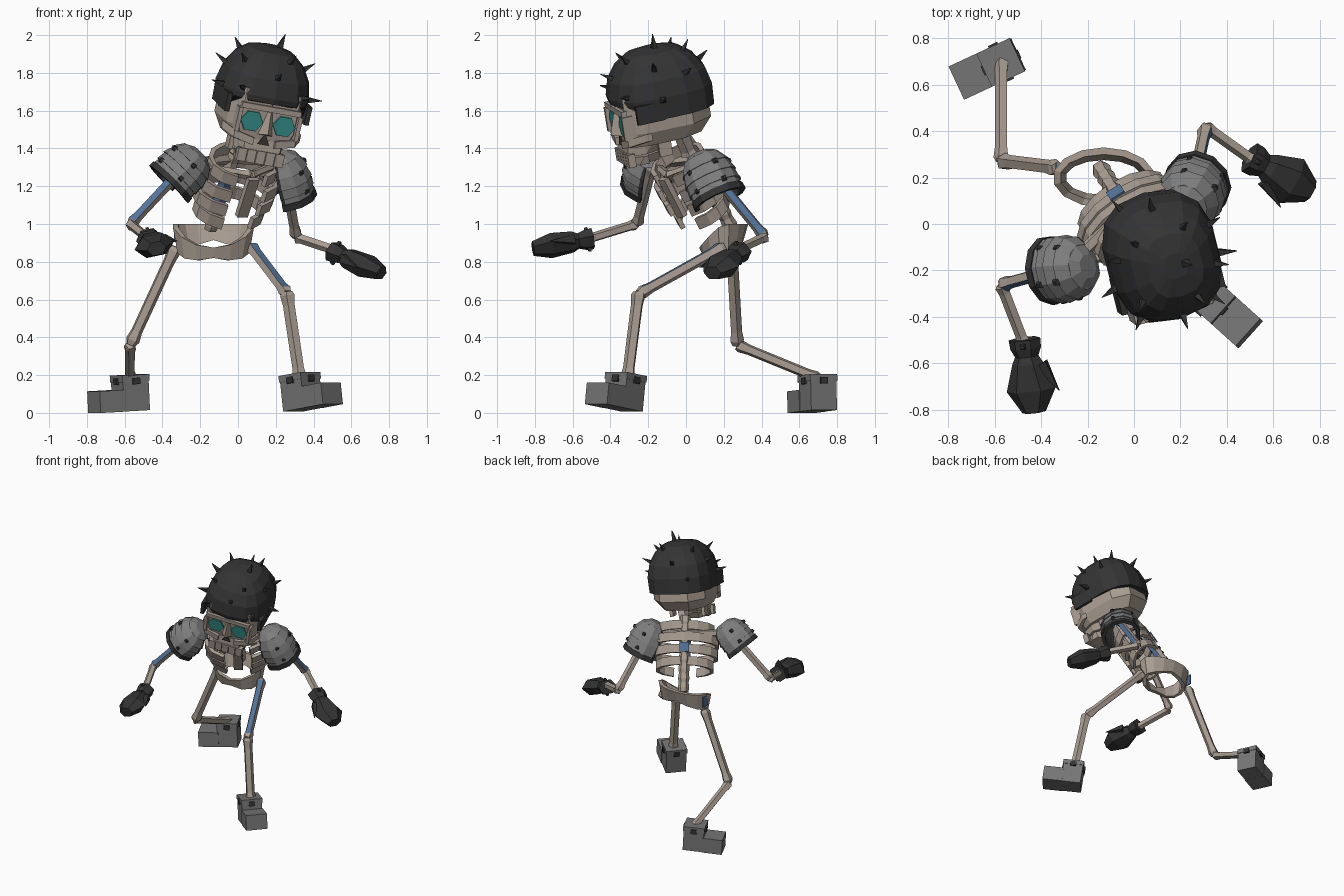
import bpy, bmesh, math
from mathutils import Matrix, Vector as V
from math import sin, cos, pi, radians

if "Cube" in bpy.data.objects:
    bpy.data.objects.remove(bpy.data.objects["Cube"])


def material(name, *rgb):
    m = bpy.data.materials.new(name)
    m.use_nodes = True
    m.diffuse_color = (*rgb, 1)
    m.node_tree.nodes["Principled BSDF"].inputs["Base Color"].default_value = (*rgb, 1)
    return m


bone = material("bone", .40, .34, .29)
black = material("black leather", .034, .034, .035)
steel = material("grey steel", .21, .21, .21)
boot_grey = material("boot grey", .18, .18, .18)
blue = material("blue", .09, .17, .32)
teal = material("teal", .035, .27, .255)
shadow = material("dark brown", .05, .04, .035)


def pose(loc, yaw=0, pitch=0, roll=0):
    return (Matrix.Translation(loc) @ Matrix.Rotation(radians(yaw), 4, 'Z')
            @ Matrix.Rotation(radians(pitch), 4, 'X') @ Matrix.Rotation(radians(roll), 4, 'Y'))


def along(a, b, side=(0, 0, 1)):
    """Frame at a with z running to b and x turned towards side."""
    z = (V(b) - V(a)).normalized()
    x = (V(side) - z * z.dot(V(side))).normalized()
    m = Matrix((x, z.cross(x), z)).transposed().to_4x4()
    m.translation = V(a)
    return m


def finish(name, bm, mats, mat):
    bmesh.ops.recalc_face_normals(bm, faces=bm.faces)
    bm.transform(mat)
    me = bpy.data.meshes.new(name)
    bm.to_mesh(me)
    bm.free()
    for m in mats:
        me.materials.append(m)
    ob = bpy.data.objects.new(name, me)
    bpy.context.collection.objects.link(ob)


def loft(name, rings, mats, mat=Matrix(), paint=lambda i, j: 0):
    """Skin a list of rings; paint(ring, side) gives a material index."""
    bm = bmesh.new()
    vs = [[bm.verts.new(p) for p in r] for r in rings]
    n = len(vs[0])
    for i in range(len(vs) - 1):
        for j in range(n):
            k = (j + 1) % n
            bm.faces.new((vs[i][j], vs[i][k], vs[i + 1][k], vs[i + 1][j])).material_index = paint(i, j)
    bm.faces.new(vs[0])
    bm.faces.new(vs[-1])
    finish(name, bm, mats, mat)


def ngon(n, rx, ry, z, start=0):
    return [(rx * cos(start + 2 * pi * i / n), ry * sin(start + 2 * pi * i / n), z) for i in range(n)]


def box(name, centre, size, m, mat=Matrix()):
    bm = bmesh.new()
    bmesh.ops.create_cube(bm, size=1)
    bm.transform(Matrix.Translation(centre) @ Matrix.Diagonal((*size, 1)))
    finish(name, bm, [m], mat)


def spike(name, base, direction, r, length, m, mat=Matrix(), tip=.002):
    d = V(direction)
    side = (1, 0, 0) if abs(d.z) > .9 * d.length else (0, 0, 1)
    loft(name, [ngon(4, r, r, 0, pi / 4), ngon(4, tip, tip, length, pi / 4)], [m],
         mat @ along(base, V(base) + d, side))


def arc_band(name, a0, a1, steps, section, m, mat=Matrix(), taper=0):
    """Curved strip; section(angle) gives rx, ry, thickness, low, high."""
    rings = []
    for i in range(steps + 1):
        a = a0 + (a1 - a0) * i / steps
        rx, ry, t, lo, hi = section(a)
        rings.append([((rx - d) * sin(a), (ry - d) * cos(a), z)
                      for d, z in ((taper, lo), (0, hi), (t, hi), (t + taper, lo))])
    loft(name, rings, [m], mat)


# Limb bones: pentagonal shafts with swollen ends and an optional blue face
def limb(name, a, b, r=.025, blue_side=None):
    length = (V(b) - V(a)).length
    steps = ((0, 1), (.04, 1.35), (.15, 1.1), (.86, 1.08), (.95, 1.35), (1, .9))
    rings = [ngon(5, r * s, r * s, t * length, -pi / 5) for t, s in steps]
    loft(name, rings, [bone, blue], along(a, b, blue_side or (.3, .2, 1)),
         lambda i, j: int(blue_side is not None and i in (1, 2, 3) and j == 0))


# Boots: block shaft and toe with studded cuff
def boot(name, loc, yaw, pitch):
    m = pose(loc, yaw, pitch)
    box(name + "_shaft", (0, 0, .1), (.15, .15, .19), boot_grey, m)
    box(name + "_toe", (0, -.14, .062), (.158, .15, .115), boot_grey, m)
    box(name + "_cuff", (0, 0, .178), (.158, .158, .035), boot_grey, m)
    for s in (-1, 1):
        box(name + "_side_stud", (s * .08, 0, .163), (.014, .042, .034), black, m)
        box(name + "_end_stud", (0, s * .08, .163), (.042, .014, .034), black, m)


# Mittens: flared hand with cuff and thumb
def glove(name, wrist, tip, side, thumb):
    m = along(wrist, tip, side)
    n = (V(tip) - V(wrist)).length
    rows = ((-.05, .07, .058), (.08, .068, .055), (.2, .052, .042), (.3, .068, .058),
            (.68, .108, .066), (1, .052, .04))
    loft(name, [ngon(6, x, y, t * n) for t, x, y in rows], [black], m)
    spike(name + "_thumb", (thumb * .06, 0, n * .32), (thumb * .5, 0, 1), .035, .14, black, m)
    for s in (-1, 1):
        spike(name + "_stud", (0, s * .045, .01), (0, s, 0), .018, .02, black, m, .01)


# Shoulder armour: overlapping curved plates, dark rim, edging and lining, studs
def pauldron(name, top, bottom, outward):
    m = along(top, bottom, outward)
    n = (V(bottom) - V(top)).length
    turns = [radians(a) for a in (-136, -128, -96, -64, -32, 0, 32, 64, 96, 128, 136)]

    def shell(part, section, mats, paint):
        loft(name + part, [[(r * cos(a), r * 1.05 * sin(a), z * n) for r, z in section]
                           for a in turns], mats, m, paint)

    cuts = ((-.08, .095), (.22, .125), (.5, .135), (.74, .133), (.94, .13))
    for (t0, r0), (t1, r1) in zip(cuts, cuts[1:]):
        shell("_plate", ((r0, t0), (r1 + .008, t1), (r1 - .012, t1), (r0 - .015, t0)),
              [steel, black], lambda i, j: int(j == 2 or i in (0, 9)))
    shell("_rim", ((.142, .88), (.144, 1.05), (.118, 1.05), (.118, .88)), [black], lambda i, j: 0)
    loft(name + "_end_cap", [ngon(8, .095, .1, -.08 * n), ngon(8, .05, .055, -.2 * n)], [steel], m)
    for a in (-70, 0, 70):
        for t, r in ((.25, .126), (.74, .133)):
            c, s = cos(radians(a)), sin(radians(a))
            spike(name + "_stud", (r * c, r * s, t * n), (c, s, 0), .021, .016, black, m, .012)


# Legs
limb("left_thigh", (.07, .2, .88), (.26, -.25, .63), .028, (.3, -.7, .7))
limb("left_shin", (.26, -.25, .64), (.33, -.31, .17), .03)
limb("right_thigh", (-.33, .24, .88), (-.57, .27, .36), .029)
limb("right_shin", (-.57, .27, .36), (-.57, .71, .18), .026)
boot("left_boot", (.345, -.335, .012), 48, -8)
boot("right_boot", (-.565, .7, .006), -65, 3)

# Arms
limb("left_upper_arm", (.24, .1, 1.32), (.31, .42, .93), .026, (1, 0, .2))
limb("left_forearm", (.31, .42, .93), (.52, .27, .86), .024)
glove("left_glove", (.51, .28, .85), (.76, .14, .74), (.45, .8, 0), -1)
pauldron("left_pauldron", (.225, .085, 1.335), (.275, .175, 1.14), (.8, .3, .5))
limb("right_upper_arm", (-.28, -.18, 1.31), (-.57, -.26, 1.0), .026, (0, -.85, .5))
limb("right_forearm", (-.57, -.26, 1.0), (-.47, -.52, .92), .024)
glove("right_glove", (-.47, -.51, .92), (-.43, -.81, .87), (1, 0, .2), 1)
pauldron("right_pauldron", (-.225, -.185, 1.35), (-.36, -.2, 1.215), (-.5, -.5, .8))


# Pelvis: open bowl, dipped at the front
def pelvis_section(a):
    f = max(0, -cos(a))
    return .22, .13, .03, .915 - .05 * abs(sin(a)) - .095 * f, 1.0 - .125 * f ** 1.3


arc_band("pelvis", 0, 2 * pi, 14, pelvis_section, bone, Matrix.Translation((-.13, .2, 0)), .025)
box("pelvis_side_plate", (-.335, .235, .945), (.008, .06, .08), blue)

# Ribcage and spine, leaning and turned with the torso
torso = pose((-.12, .2, .93), 32, 31)
for k, (w, d) in enumerate(((.215, .13), (.245, .145), (.25, .15), (.215, .135))):
    z = .185 + .088 * k
    drop = lambda a: z + .02 + .035 * cos(a)
    arc_band("rib", -2.7, 2.7, 12, lambda a: (w, d, .026, drop(a) - .032, drop(a) + .032),
             bone, torso @ Matrix.Translation((0, -.04, 0)))
box("sternum", (0, -.165, .345), (.065, .03, .23), bone, torso)
for k in range(8):
    z = .01 + .07 * k
    loft("vertebra", [ngon(6, .036, .034, z), ngon(6, .042, .04, z + .028), ngon(6, .036, .034, z + .071)],
         [bone, blue], torso @ Matrix.Translation((0, .065, 0)), lambda i, j: int(j >= 3 and k in (2, 3, 4)))
box("spine_plate", (0, .113, .335), (.07, .009, .07), blue, torso)
limb("neck", (-.01, .02, 1.37), (.08, -.05, 1.53), .038)
for name, end in (("left_clavicle", (.24, .1, 1.33)), ("right_clavicle", (-.27, -.17, 1.32))):
    limb(name, torso @ V((0, -.13, .46)), end, .02)
    limb(name.replace("clavicle", "shoulder_blade"), torso @ V((0, .08, .44)), end, .026)

# Skull
head = pose((.11, -.13, 1.63), 14, 12, 10)


def outline(w, yf, yb, z):
    right = [(w * .75, yf, z), (w, yf + .09, z), (w, yb - .12, z), (w * .55, yb, z)]
    return right + [(-x, y, q) for x, y, q in reversed(right)]


loft("skull", [outline(.2, -.245, .23, .12), outline(.2, -.245, .23, -.09),
               outline(.165, -.235, .17, -.165)], [bone], head)
loft("upper_jaw", [outline(.14, -.24, .02, -.14), outline(.13, -.25, -.04, -.215)], [bone], head)
loft("lower_jaw", [outline(.125, -.235, -.05, -.225), outline(.115, -.23, -.08, -.27)], [bone], head)
box("brow", (0, -.25, .03), (.33, .03, .03), bone, head)
for k in range(5):
    box("tooth", ((k - 2) * .052, -.238, -.235), (.048, .04, .07), bone, head)
for s in (-1, 1):
    socket = head @ Matrix.Translation((s * .09, -.246, -.05)) @ Matrix.Rotation(pi / 2, 4, 'X')
    loft("eye", [ngon(6, .064, .06, 0), ngon(6, .062, .058, .008)], [teal], socket)
    box("temple", (s * .166, -.235, -.05), (.022, .07, .13), bone, head)
    loft("cheekbone", [[(s * x, y + dy, z + dz) for dy, dz in ((-.02, -.02), (.02, -.02), (.02, .02), (-.02, .02))]
                       for x, y, z in ((.06, -.245, -.155), (.17, -.235, -.13), (.215, -.15, -.11))],
         [bone], head)
    box("jaw_hinge", (s * .125, -.05, -.18), (.025, .07, .13), bone, head)
    box("helmet_side_flap", (s * .222, -.125, .02), (.026, .15, .1), black, head)
loft("nose_bridge", [[(-.008, -.24, .06), (.008, -.24, .06), (0, -.25, .06)],
                     [(-.042, -.24, -.115), (.042, -.24, -.115), (0, -.3, -.1)]], [bone], head)
loft("nose_hole", [[(-.032, y, -.165), (.032, y, -.165), (0, y, -.105)] for y in (-.247, -.254)], [shadow], head)


# Helmet: faceted dome raised over the brow, covered in spikes
def dome_ring(z, s):
    pts = []
    for i in range(14):
        a = 2 * pi * (i + .5) / 14
        x, y = (math.copysign(abs(f) ** .75, f) for f in (cos(a), sin(a)))
        lift = .085 if z < 0 and y < -.65 else 0
        pts.append((.243 * s * x, .28 * s * y, z + lift))
    return pts


loft("helmet", [dome_ring(z, s) for z, s in
                ((-.025, .98), (.09, 1), (.18, .92), (.255, .74), (.305, .5), (.325, .2))], [black], head)
for az, el in ((-90, 32), (-130, 14), (-50, 14), (-65, 52), (-10, 8), (-15, 42), (25, 30),
               (60, 55), (95, 32), (120, 8), (140, 48), (165, 30), (195, 10), (215, 42), (0, 80)):
    a, e = radians(az), radians(el)
    d = V((cos(a) * cos(e), sin(a) * cos(e), sin(e)))
    base = V((d.x * .235, d.y * .265, .04 + d.z * .275))
    spike("helmet_spike", base, d, .024, .09, black, head)
